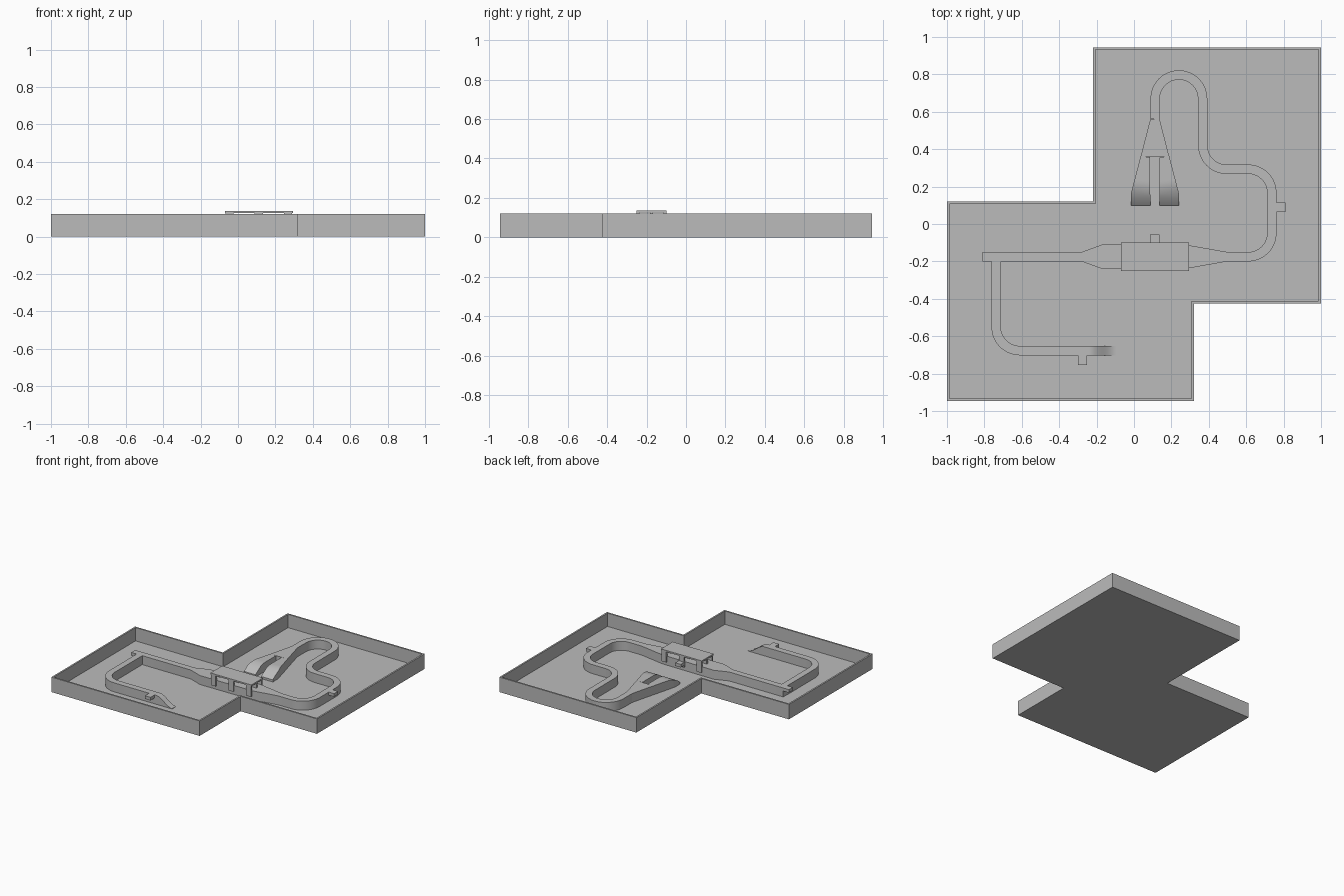
import bpy, bmesh, math
from mathutils import Vector

if "Cube" in bpy.data.objects:
    bpy.data.objects.remove(bpy.data.objects["Cube"], do_unlink=True)

FLOOR, TOP, RIM, HALF = 0.013, 0.085, 0.12, 0.025

grey = bpy.data.materials.new("plain grey")
grey.use_nodes = True
grey.diffuse_color = (0.5, 0.5, 0.5, 1)
grey.node_tree.nodes["Principled BSDF"].inputs["Base Color"].default_value = (0.5, 0.5, 0.5, 1)


def finish(name, bm, smooth=False):
    bmesh.ops.recalc_face_normals(bm, faces=bm.faces)
    mesh = bpy.data.meshes.new(name)
    bm.to_mesh(mesh)
    bm.free()
    mesh.materials.append(grey)
    obj = bpy.data.objects.new(name, mesh)
    bpy.context.collection.objects.link(obj)
    if smooth:
        bpy.ops.object.select_all(action='DESELECT')
        obj.select_set(True)
        bpy.context.view_layer.objects.active = obj
        bpy.ops.object.shade_smooth_by_angle(angle=math.radians(30))
    return obj


def box(name, x0, x1, y0, y1, z0, z1):
    bm = bmesh.new()
    bmesh.ops.create_cube(bm, size=1)
    for v in bm.verts:
        v.co = ((x0 + x1) / 2 + v.co.x * (x1 - x0),
                (y0 + y1) / 2 + v.co.y * (y1 - y0),
                (z0 + z1) / 2 + v.co.z * (z1 - z0))
    return finish(name, bm)


def ribbon(name, samples):
    """Solid strip standing on the floor; samples are (x, y, half width, top)."""
    bm, rings = bmesh.new(), []
    pts = [Vector(s[:2]) for s in samples]
    for i, (x, y, half, top) in enumerate(samples):
        ahead = (pts[min(i + 1, len(pts) - 1)] - pts[i]).normalized()
        behind = (pts[i] - pts[max(i - 1, 0)]).normalized()
        t = (ahead + behind).normalized()
        side = Vector((-t.y, t.x)) * half
        rings.append([bm.verts.new((x + s * side.x, y + s * side.y, z))
                      for s, z in ((1, FLOOR - 0.003), (-1, FLOOR - 0.003), (-1, top), (1, top))])
    for a, b in zip(rings, rings[1:]):
        for k in range(4):
            bm.faces.new((a[k], a[(k + 1) % 4], b[(k + 1) % 4], b[k]))
    bm.faces.new(rings[0])
    bm.faces.new(rings[-1])
    return finish(name, bm, True)


def arc(cx, cy, start, end, r=0.127, steps=16):
    angles = [math.radians(start + (end - start) * i / steps) for i in range(steps + 1)]
    return [(cx + r * math.cos(a), cy + r * math.sin(a), HALF, TOP) for a in angles]


# Open tray with a stepped outline
bm = bmesh.new()
outline = [(-1, -0.945), (0.32, -0.945), (0.32, -0.425), (1, -0.425),
           (1, 0.945), (-0.22, 0.945), (-0.22, 0.12), (-1, 0.12)]
base = bm.faces.new([bm.verts.new((x, y, 0)) for x, y in outline])
walls = bmesh.ops.extrude_face_region(bm, geom=[base], use_keep_orig=True)["geom"]
for v in [g for g in walls if isinstance(g, bmesh.types.BMVert)]:
    v.co.z = RIM
bmesh.ops.recalc_face_normals(bm, faces=bm.faces)
lid = next(f for f in bm.faces if f.calc_center_median().z > RIM - 0.001)
bmesh.ops.inset_region(bm, faces=[lid], thickness=0.013, use_even_offset=True)
well = bmesh.ops.extrude_discrete_faces(bm, faces=[lid])["faces"][0]
for v in well.verts:
    v.co.z = FLOOR
finish("tray", bm)

# Main raised track: loop, bends, wide section below the bridge, far end
main = [(0.112, 0.56, HALF, TOP)]
main += arc(0.24, 0.67, 180, 0)
main += arc(0.495, 0.42, 180, 270)
main += arc(0.61, 0.166, 90, 0)
main += arc(0.61, -0.048, 0, -90)
main += [(0.5, -0.175, HALF, TOP), (0.29, -0.175, 0.062, TOP),
         (-0.17, -0.175, 0.065, TOP), (-0.28, -0.175, HALF, TOP),
         (-0.76, -0.175, HALF, TOP)]
ribbon("main_track", main)

# Side track ending in an eased ramp
side = [(-0.737, -0.19, HALF, TOP)] + arc(-0.61, -0.55, 180, 270)
for i in range(17):
    t = i / 16
    side.append((-0.24 + 0.145 * t, -0.677, HALF,
                 FLOOR + 0.003 + (TOP - FLOOR - 0.003) * (1 + math.cos(math.pi * t)) / 2))
ribbon("side_track", side)


# Forked end: flared neck and two prongs that curve down
def flare(y):
    return HALF + 0.103 * min(1, (0.56 - y) / 0.4)


def prong_top(y):
    t = max(0, (0.23 - y) / 0.13)
    return TOP - 0.055 * t * t


ribbon("fork_neck", [(0.112, 0.56, HALF, TOP), (0.112, 0.36, flare(0.36), TOP)])
for sign, label in ((-1, "right"), (1, "left")):
    levels = [0.36] + [0.24 - 0.01 * i for i in range(15)]
    prong = []
    for y in levels:
        half = (flare(y) - HALF) / 2
        prong.append((0.112 + sign * (HALF + half), y, half, prong_top(y)))
    ribbon("fork_prong_" + label, prong)

# Small tabs beside the track
for name, x0, x1, y0, y1 in (("bend_tab", 0.755, 0.81, 0.065, 0.115),
                             ("bridge_tab", 0.085, 0.135, -0.115, -0.055),
                             ("side_track_tab", -0.3, -0.25, -0.755, -0.695),
                             ("end_tab", -0.81, -0.755, -0.2, -0.15)):
    box(name, x0, x1, y0, y1, TOP - 0.025, TOP)

# Bridge deck on three rows of legs
box("bridge_deck", -0.07, 0.293, -0.25, -0.1, 0.125, 0.137)
for i, x in enumerate((-0.045, 0.111, 0.268)):
    for j, y in enumerate((-0.243, -0.175, -0.107)):
        box(f"bridge_leg_{i}_{j}", x - 0.022, x + 0.022, y - 0.007, y + 0.007, 0.04, 0.126)
